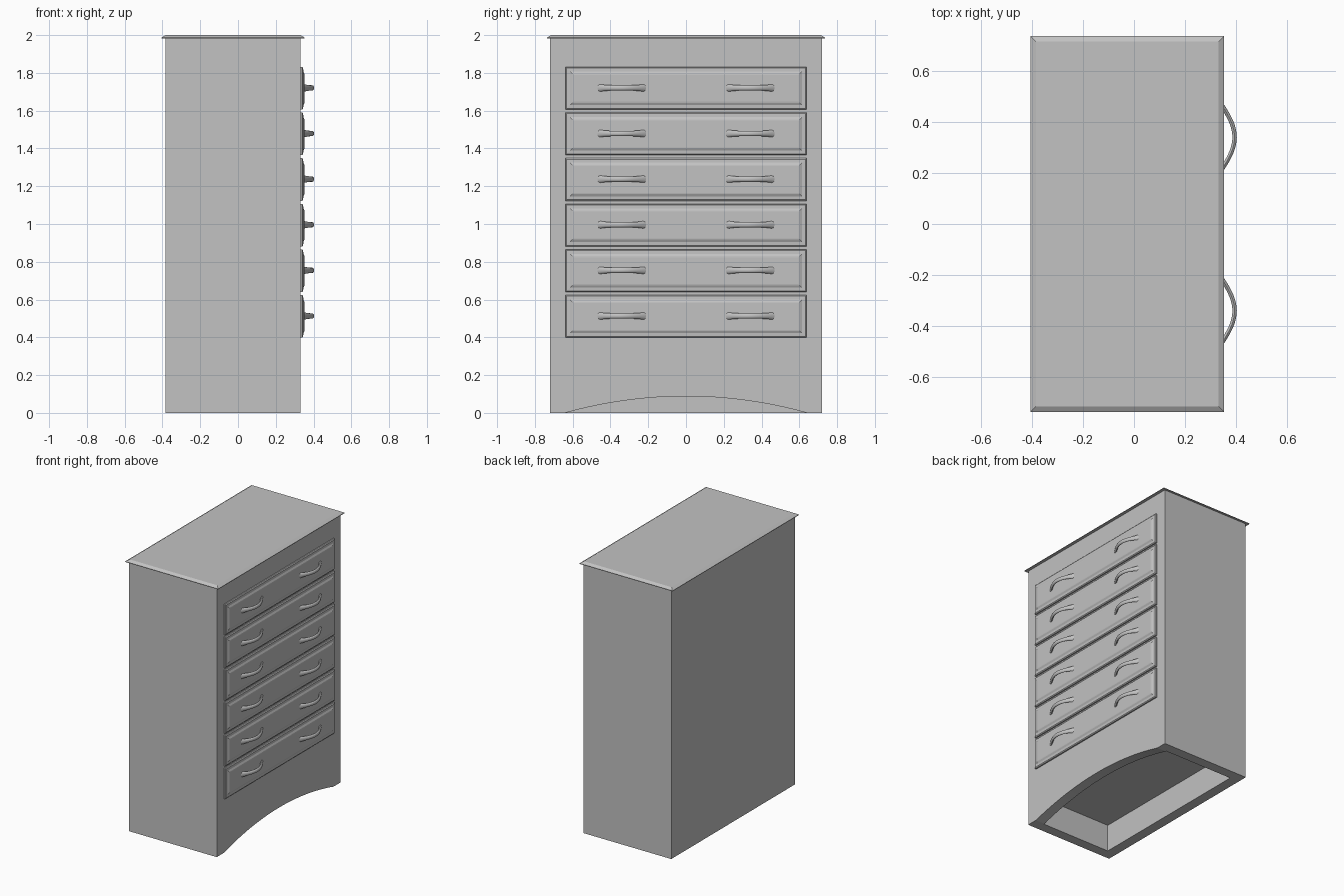
import bpy, bmesh
from math import sin, pi

cube = bpy.data.objects.get("Cube")
if cube:
    bpy.data.objects.remove(cube, do_unlink=True)

grey = bpy.data.materials.new("plain grey")
grey.use_nodes = True
colour = (0.54, 0.54, 0.54, 1)
grey.diffuse_color = colour
grey.node_tree.nodes["Principled BSDF"].inputs["Base Color"].default_value = colour


def finish(bm, name, smooth=False):
    bmesh.ops.recalc_face_normals(bm, faces=bm.faces)
    mesh = bpy.data.meshes.new(name)
    bm.to_mesh(mesh)
    bm.free()
    mesh.materials.append(grey)
    obj = bpy.data.objects.new(name, mesh)
    bpy.context.collection.objects.link(obj)
    if smooth:
        bpy.ops.object.select_all(action="DESELECT")
        obj.select_set(True)
        bpy.context.view_layer.objects.active = obj
        bpy.ops.object.shade_smooth_by_angle(angle=0.7)
    return obj


def loft(rings, name, smooth=False):
    """Join rings of points into a closed skin with capped ends."""
    bm = bmesh.new()
    loops = [[bm.verts.new(p) for p in ring] for ring in rings]
    n = len(loops[0])
    for a, b in zip(loops, loops[1:]):
        for i in range(n):
            j = (i + 1) % n
            bm.faces.new((a[i], a[j], b[j], b[i]))
    bm.faces.new(loops[0])
    bm.faces.new(loops[-1])
    return finish(bm, name, smooth)


def box(name, x0, x1, y0, y1, z0, z1):
    corners = ((x0, y0), (x1, y0), (x1, y1), (x0, y1))
    return loft([[(x, y, z) for x, y in corners] for z in (z0, z1)], name)


BACK, FACE, SIDE = -0.384, 0.331, 0.72
WALL, FLOOR = 0.075, 0.2

# Cabinet carcass above the hollow base
box("cabinet_body", BACK, FACE, -SIDE, SIDE, FLOOR, 1.985)

# Base walls around the hollow
box("base_back", BACK, BACK + WALL, -SIDE, SIDE, 0, FLOOR)
for label, s in (("left", 1), ("right", -1)):
    ys = sorted((s * SIDE, s * (SIDE - WALL)))
    box("base_side_" + label, BACK + WALL, FACE - WALL, *ys, 0, FLOOR)

# Arched apron under the drawers
half, rise, steps = 0.64, 0.088, 32
arch = [(-half + 2 * half * i / steps) for i in range(steps + 1)]
outline = [(-SIDE, FLOOR), (-SIDE, 0)]
outline += [(y, rise * (1 - (y / half) ** 2)) for y in arch]
outline += [(SIDE, 0), (SIDE, FLOOR)]
loft([[(x, y, z) for y, z in outline] for x in (FACE - WALL, FACE)], "arched_apron")

# Thin top with sloping edge
top_rings = []
for z, inset in ((1.983, 0), (1.987, 0), (2.0, 0.022)):
    x0, x1, y = -0.405 + inset, 0.353 - inset, 0.736 - inset
    top_rings.append([(x0, -y, z), (x1, -y, z), (x1, y, z), (x0, y, z)])
loft(top_rings, "cabinet_top")


# Drawer front with a rim and a raised panel
def drawer(index, zc):
    rings = []
    steps = ((0, 0.32), (0, 0.340), (0.006, 0.345), (0.024, 0.346),
             (0.036, 0.352), (0.042, 0.353))
    for inset, x in steps:
        y, h = 0.638 - inset, 0.113 - inset
        rings.append([(x, -y, zc - h), (x, y, zc - h), (x, y, zc + h), (x, -y, zc + h)])
    loft(rings, f"drawer_front_{index}")


# Bowed pull, flared at both feet
def handle(name, yc, zc):
    rings, n, sides = [], 20, 10
    for i in range(n + 1):
        t = i / n
        bow = sin(pi * t)
        end = abs(2 * t - 1)
        y = yc + (t - 0.5) * 0.27
        x = 0.338 + 0.056 * bow
        rz = 0.014 + 0.011 * end ** 4
        rn = 0.009
        # ring lies across the bowed path
        dy, dx = 0.27, 0.056 * pi * (1 if t < 0.5 else -1) * (1 - bow * bow) ** 0.5
        length = (dx * dx + dy * dy) ** 0.5
        nx, ny = dy / length, -dx / length
        ring = []
        for k in range(sides):
            a = 2 * pi * k / sides
            off = rn * sin(a)
            ring.append((x + nx * off, y + ny * off, zc + rz * sin(a + pi / 2)))
        rings.append(ring)
    loft(rings, name, True)


for i in range(6):
    zc = 0.511 + i * 0.2415
    drawer(i + 1, zc)
    for label, s in (("left", -1), ("right", 1)):
        handle(f"handle_{i + 1}_{label}", s * 0.34, zc + 0.002)
